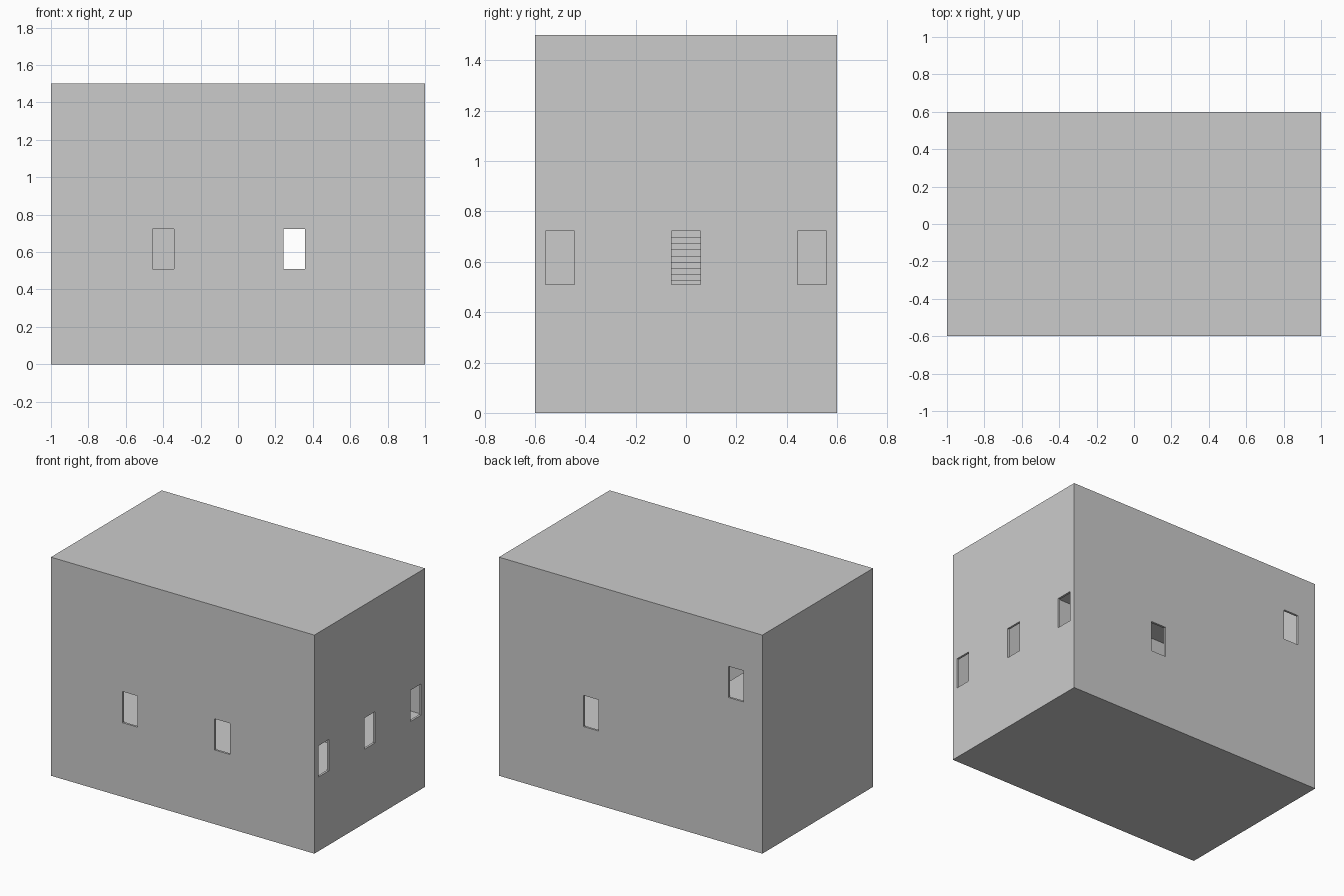
import bpy, bmesh

if "Cube" in bpy.data.objects:
    bpy.data.objects.remove(bpy.data.objects["Cube"])

T = 0.015            # wall and slab thickness
FLOORS = (0.50, 0.995)   # top of the two upper floors


def box(name, x, y, z):
    bm = bmesh.new()
    bmesh.ops.create_cube(bm, size=1)
    for v in bm.verts:
        v.co = [(a[0] + a[1]) / 2 + c * (a[1] - a[0]) for a, c in zip((x, y, z), v.co)]
    me = bpy.data.meshes.new(name)
    bm.to_mesh(me)
    bm.free()
    ob = bpy.data.objects.new(name, me)
    bpy.context.collection.objects.link(ob)
    return ob


def cut(ob, *ranges):
    # carve boxes out of an object and drop the cutters
    for r in ranges:
        c = box("cutter", *r)
        c.hide_render = True
        m = ob.modifiers.new("cut", 'BOOLEAN')
        m.operation, m.solver, m.object = 'DIFFERENCE', 'EXACT', c
        bpy.context.view_layer.objects.active = ob
        bpy.ops.object.modifier_apply(modifier=m.name)
        bpy.data.objects.remove(c)


def span(c, half):
    return (c - half, c + half)


# outer shell, hollowed, with windows
W = 0.0575
Z1, Z2 = (0.509, 0.723), (1.003, 1.217)
shell = box("outer_shell", (-1, 1), (-0.6, 0.6), (0, 1.5))
cut(shell, ((-1 + T, 1 - T), (-0.6 + T, 0.6 - T), (T, 1.5 - T)))
windows = [(span(x, W), span(-0.6, 0.05), Z1) for x in (-0.4, 0.3)]
windows += [(span(0.3, W), span(0.6, 0.05), Z1), (span(-0.8, W), span(0.6, 0.05), Z2)]
windows += [(span(1, 0.05), span(y, W), Z1) for y in (-0.5, 0, 0.5)]
cut(shell, *windows)

# floor slabs, the upper one with a stairwell
XI, YI = (-1 + T, 1 - T), (-0.6 + T, 0.6 - T)
for i, z in enumerate(FLOORS):
    slab = box(f"floor_{i + 1}", XI, YI, (z - T, z))
    if i == 1:
        cut(slab, ((-0.6, 0.1), (-0.08, 0.08), (z - 0.1, z + 0.1)),
            ((-0.6, -0.2), (0.096, 0.42), (z - 0.1, z + 0.1)))

# corridor walls with aligned doorways
low, high = FLOORS[0], FLOORS[1] - T
for name, x, y in (("front_corridor_wall", XI, (-0.095, -0.08)),
                   ("back_corridor_wall", (XI[0], 0.75), (0.08, 0.095))):
    wall = box(name, x, y, (low, high))
    cut(wall, ((0.22, 0.375), span(sum(y) / 2, 0.05), (low - 0.05, 0.78)))

# staircase rising toward the left between the corridor walls
N = 20
rise, run = (FLOORS[1] - low) / N, 0.8 / N
for i in range(N):
    x1, z1 = 0.2 - i * run, low + (i + 1) * rise
    box("stair_step", (x1 - run, x1), (-0.08, 0.08), (max(low, z1 - 2 * rise), z1 - 0.006))
    box("stair_tread", (x1 - run, x1 + 0.004), (-0.08, 0.08), (z1 - 0.006, z1))
